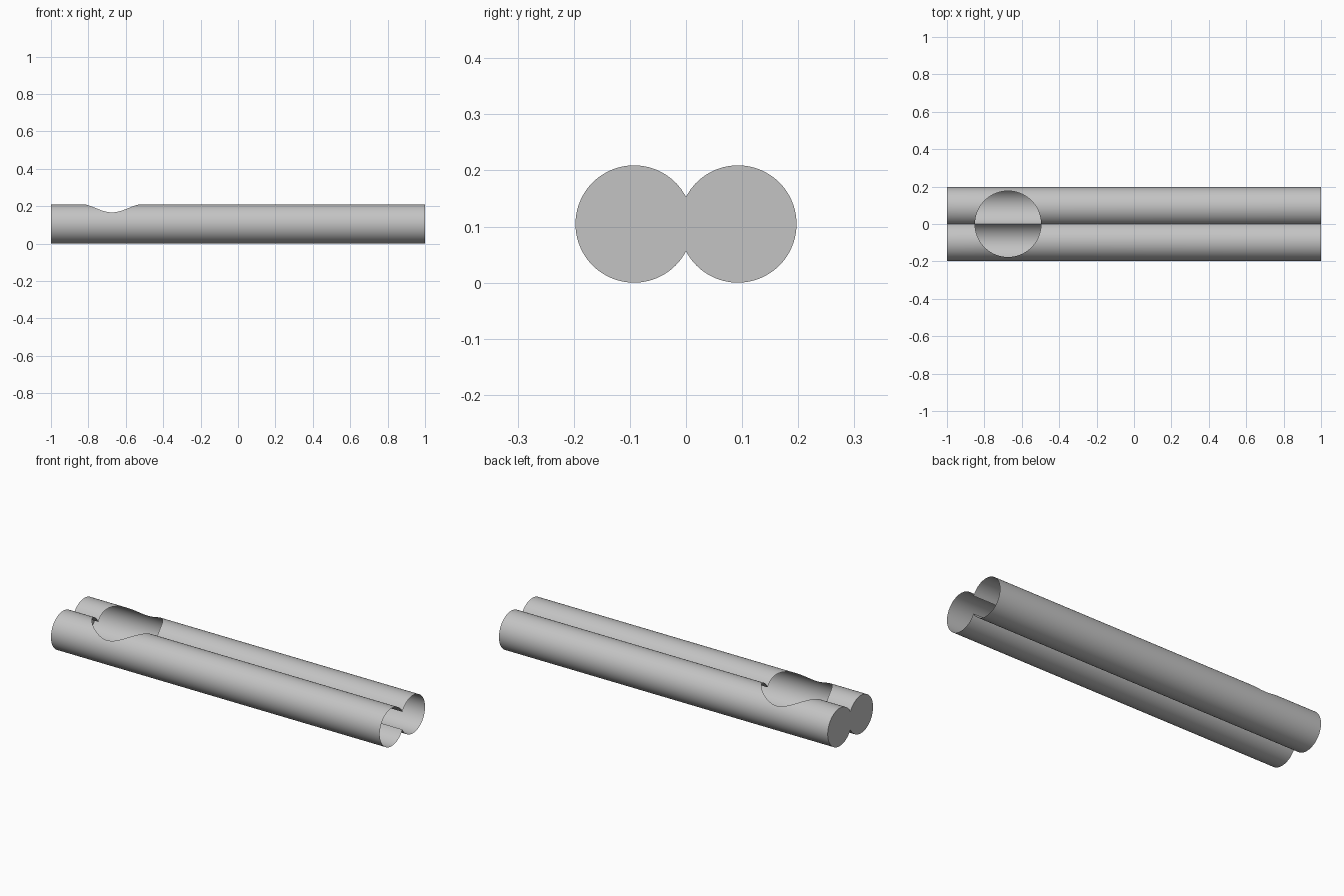
import bpy, bmesh
from math import sin, cos, pi, acos, sqrt, radians

cube = bpy.data.objects.get("Cube")
if cube:
    bpy.data.objects.remove(cube)

RADIUS, OFFSET = 0.1045, 0.0925      # tube radius, distance of each axis from the middle
HOLE_X, HOLE_R = -0.6735, 0.1765     # round opening in the top
STEPS = 64

# Cross-section as (y, z, half width of the opening), counter-clockwise
section = []
for i in range(STEPS + 1):           # top, across the opening
    t = pi / 2 - pi * i / STEPS
    y = HOLE_R * sin(t)
    z = RADIUS + sqrt(RADIUS ** 2 - (abs(y) - OFFSET) ** 2)
    section.append((y, z, HOLE_R * cos(t)))

start = pi - acos((HOLE_R - OFFSET) / RADIUS)
end = 2 * pi - acos(OFFSET / RADIUS)
front = []
for i in range(1, STEPS + 1):        # round the front tube to the lower crease
    a = start + (end - start) * i / STEPS
    front.append((RADIUS * cos(a) - OFFSET, RADIUS * sin(a) + RADIUS, 0))
section += front
section += [(-y, z, w) for y, z, w in reversed(front[:-1])]

# Thin skin, split into a part on each side of the opening
bm = bmesh.new()
rows = []
for y, z, w in section:
    near = bm.verts.new((HOLE_X - w, y, z))
    far = bm.verts.new((HOLE_X + w, y, z)) if w > 1e-6 else near
    rows.append((bm.verts.new((-1, y, z)), near, far, bm.verts.new((1, y, z))))
for i, a in enumerate(rows):
    b = rows[(i + 1) % len(rows)]
    for k in (0, 2):
        bm.faces.new((b[k], b[k + 1], a[k + 1], a[k]))

# Closed end; the other end stays open
bm.faces.new([r[0] for r in reversed(rows)])

mesh = bpy.data.meshes.new("double_tube")
bm.to_mesh(mesh)
bm.free()
tube = bpy.data.objects.new("double_tube", mesh)
bpy.context.collection.objects.link(tube)

# Plain grey
grey = bpy.data.materials.new("grey")
grey.use_nodes = True
colour = (0.55, 0.55, 0.55, 1)
grey.diffuse_color = colour
grey.node_tree.nodes["Principled BSDF"].inputs["Base Color"].default_value = colour
mesh.materials.append(grey)

bpy.ops.object.select_all(action="DESELECT")
tube.select_set(True)
bpy.context.view_layer.objects.active = tube
bpy.ops.object.shade_smooth_by_angle(angle=radians(30))
